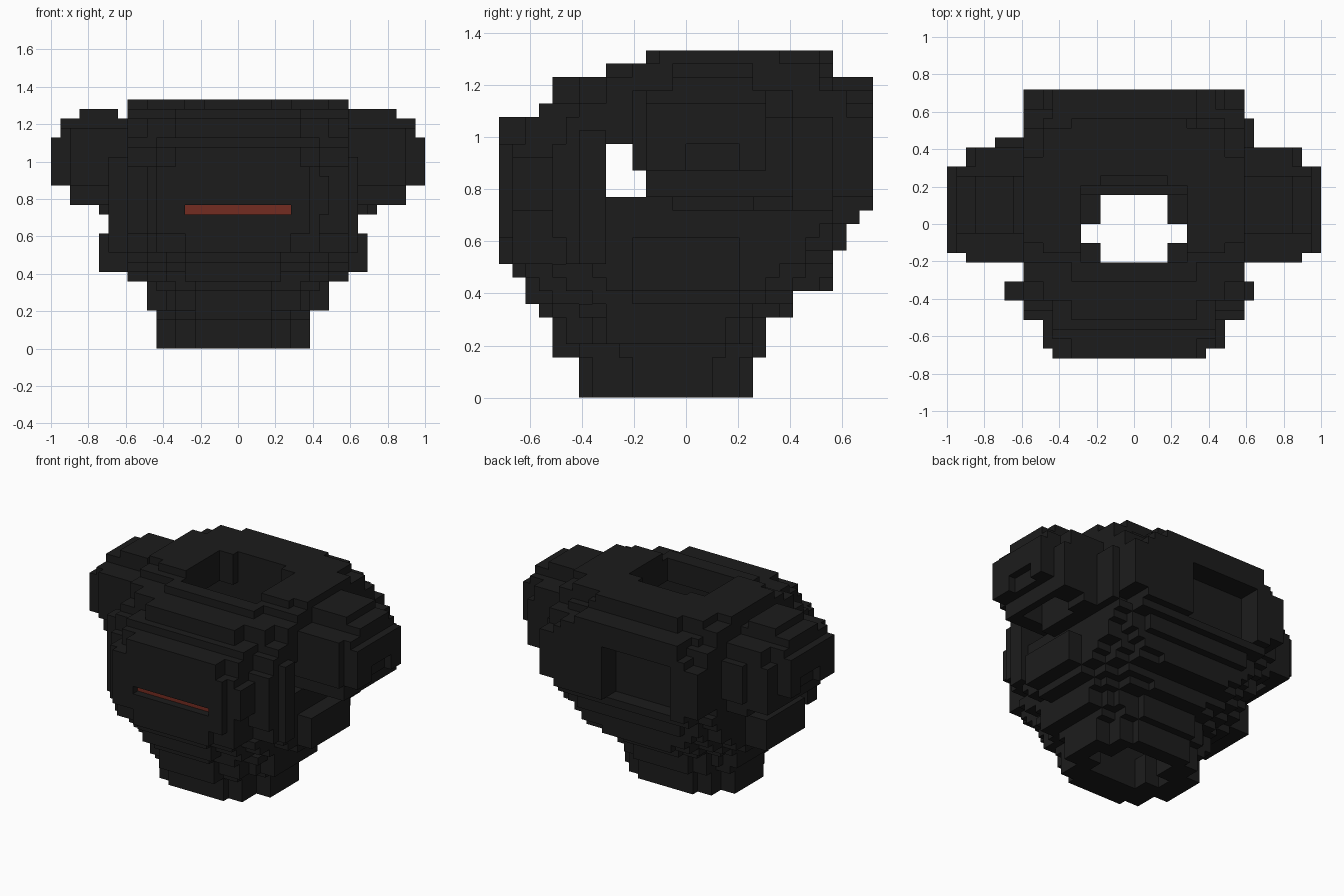
import bpy, bmesh
from mathutils import Vector

if "Cube" in bpy.data.objects:
    bpy.data.objects.remove(bpy.data.objects["Cube"])

V = 2 / 39                      # block size: 39 x 28 x 26 blocks
cells = {}                      # block -> part name


def block(x0, x1, y0, y1, z0, z1):
    return [(x, y, z) for x in range(x0, x1) for y in range(y0, y1) for z in range(z0, z1)]


def fill(part, *box):
    for c in block(*box):
        cells[c] = part


def carve(*box):
    for c in block(*box):
        cells.pop(c, None)


def layer(part, z0, z1, *rects):
    for r in rects:
        fill(part, *r, z0, z1)


# Waist: tapering rings with stepped corners (x0, x1, y0, y1)
layer("waist", 0, 3, (11, 27, 10, 16), (13, 25, 7, 18), (15, 23, 6, 19))
layer("waist", 3, 4, (11, 27, 9, 17), (13, 25, 6, 19), (15, 23, 4, 20))
layer("waist", 4, 6, (10, 29, 8, 17), (12, 27, 7, 18), (13, 26, 5, 19), (15, 23, 4, 20))
layer("waist", 6, 7, (10, 29, 8, 18), (11, 28, 6, 19), (13, 26, 4, 21), (15, 23, 3, 22))
layer("waist", 7, 8, (8, 31, 10, 18), (10, 29, 7, 20), (12, 27, 4, 22), (14, 24, 2, 22))
layer("waist", 8, 9, (8, 31, 8, 20), (10, 29, 5, 22), (12, 27, 3, 24), (14, 24, 2, 25))
layer("waist", 9, 10, (8, 31, 7, 21), (10, 29, 4, 23), (12, 27, 2, 25), (14, 24, 1, 25))

# Chest: front steps, side columns and widening back
layer("chest", 10, 12, (8, 31, 5, 23), (10, 28, 2, 24), (11, 28, 1, 25), (14, 25, 0, 25))
layer("chest", 12, 19, (8, 31, 4, 24), (10, 28, 1, 25), (11, 27, 0, 25))
layer("chest", 19, 21, (8, 31, 5, 24), (11, 28, 2, 25), (13, 26, 0, 25))
layer("chest", 21, 22, (8, 31, 6, 24), (11, 28, 3, 25))
layer("chest", 22, 24, (8, 31, 8, 24), (10, 29, 6, 25), (13, 26, 4, 25))
fill("chest", 28, 29, 1, 4, 14, 18)
for x0, x1 in ((6, 8), (31, 32)):
    fill("side_columns", x0, x1, 6, 8, 10, 20)

# Back plate: stepped underside, clipped upper corners, recess
layer("back_plate", 11, 13, (10, 29, 22, 25), (12, 27, 22, 26))
layer("back_plate", 13, 14, (8, 31, 22, 25), (10, 29, 22, 27))
fill("back_plate", 10, 29, 22, 28, 14, 22)
fill("back_plate", 8, 31, 22, 28, 15, 21)
fill("back_plate", 8, 31, 22, 26, 21, 23)
fill("back_plate", 11, 28, 22, 28, 22, 23)
fill("back_plate", 11, 26, 22, 28, 23, 24)
fill("back_plate", 31, 32, 20, 25, 14, 21)
carve(12, 22, 25, 28, 14, 21)

# Collar
layer("collar", 24, 25, (8, 31, 10, 24), (13, 26, 8, 25))
layer("collar", 25, 26, (8, 31, 12, 21), (10, 29, 11, 24), (13, 25, 11, 25))

# Hollow inside, neck opening, waist opening, arm slots
carve(16, 23, 10, 17, 0, 4)
carve(14, 25, 12, 14, 0, 4)
carve(14, 25, 10, 17, 4, 8)
carve(12, 27, 9, 18, 8, 12)
carve(11, 28, 8, 19, 12, 22)
carve(14, 25, 10, 18, 22, 26)
carve(16, 23, 10, 19, 22, 26)
carve(0, 39, 8, 11, 15, 17)
carve(0, 39, 8, 10, 17, 19)

# Hip blocks
fill("hip_blocks", 31, 33, 10, 18, 8, 12)
fill("hip_blocks", 5, 8, 10, 18, 8, 12)

# Shoulder pads: offsets outward from the chest side, mirrored
PAD = [(0, 3, 13, 22, 14, 23), (0, 5, 11, 22, 15, 23), (0, 6, 11, 22, 15, 21),
       (0, 6, 10, 20, 17, 23), (0, 7, 13, 19, 17, 24), (6, 7, 11, 20, 17, 23),
       (7, 8, 11, 20, 17, 22)]
for a, b, *rest in PAD:
    fill("shoulder_pads", 31 + a, 31 + b, *rest)
    fill("shoulder_pads", 8 - b, 8 - a, *rest)
fill("shoulder_pads", 5, 8, 20, 23, 16, 21)
fill("shoulder_pads", 31, 36, 13, 19, 24, 25)
fill("shoulder_pads", 3, 7, 13, 19, 24, 25)
for x0, x1 in ((33, 36), (3, 6)):      # arm openings underneath
    carve(x0, x1, 13, 19, 14, 18)
for x in (38, 0):                      # notch in each outer face
    carve(x, x + 1, 14, 18, 17, 19)

# Glowing slot, set one block into the chest
carve(14, 25, 0, 1, 14, 15)
fill("chest_slot", 14, 25, 1, 2, 14, 15)


def material(name, rgb):
    m = bpy.data.materials.new(name)
    m.use_nodes = True
    m.diffuse_color = (*rgb, 1)
    bsdf = m.node_tree.nodes["Principled BSDF"]
    bsdf.inputs["Base Color"].default_value = (*rgb, 1)
    bsdf.inputs["Roughness"].default_value = 0.8
    return m


charcoal = material("charcoal", (0.0115, 0.0115, 0.0115))
red = material("dull red", (0.175, 0.025, 0.015))

# Unit-block side faces: direction and corner offsets
SIDES = []
for axis in range(3):
    u, w = (axis + 1) % 3, (axis + 2) % 3
    for s in (0, 1):
        corners = []
        for p, q in ((0, 0), (1, 0), (1, 1), (0, 1)):
            c = [0, 0, 0]
            c[axis], c[u], c[w] = s, p, q
            corners.append(tuple(c))
        d = [0, 0, 0]
        d[axis] = 2 * s - 1
        SIDES.append((tuple(d), corners if s else corners[::-1]))


def build(part):
    bm = bmesh.new()
    verts = {}
    for (x, y, z), owner in cells.items():
        if owner != part:
            continue
        for d, corners in SIDES:
            if (x + d[0], y + d[1], z + d[2]) in cells:
                continue
            ring = []
            for a, b, c in corners:
                k = (x + a, y + b, z + c)
                if k not in verts:
                    verts[k] = bm.verts.new(Vector((k[0] - 19.5, k[1] - 14, k[2])) * V)
                ring.append(verts[k])
            bm.faces.new(ring)
    # merge coplanar squares into large flat faces
    bmesh.ops.dissolve_limit(bm, angle_limit=0.01, verts=bm.verts[:], edges=bm.edges[:])
    mesh = bpy.data.meshes.new(part)
    bm.to_mesh(mesh)
    bm.free()
    mesh.materials.append(red if part == "chest_slot" else charcoal)
    bpy.context.collection.objects.link(bpy.data.objects.new(part, mesh))


for part in sorted(set(cells.values())):
    build(part)
